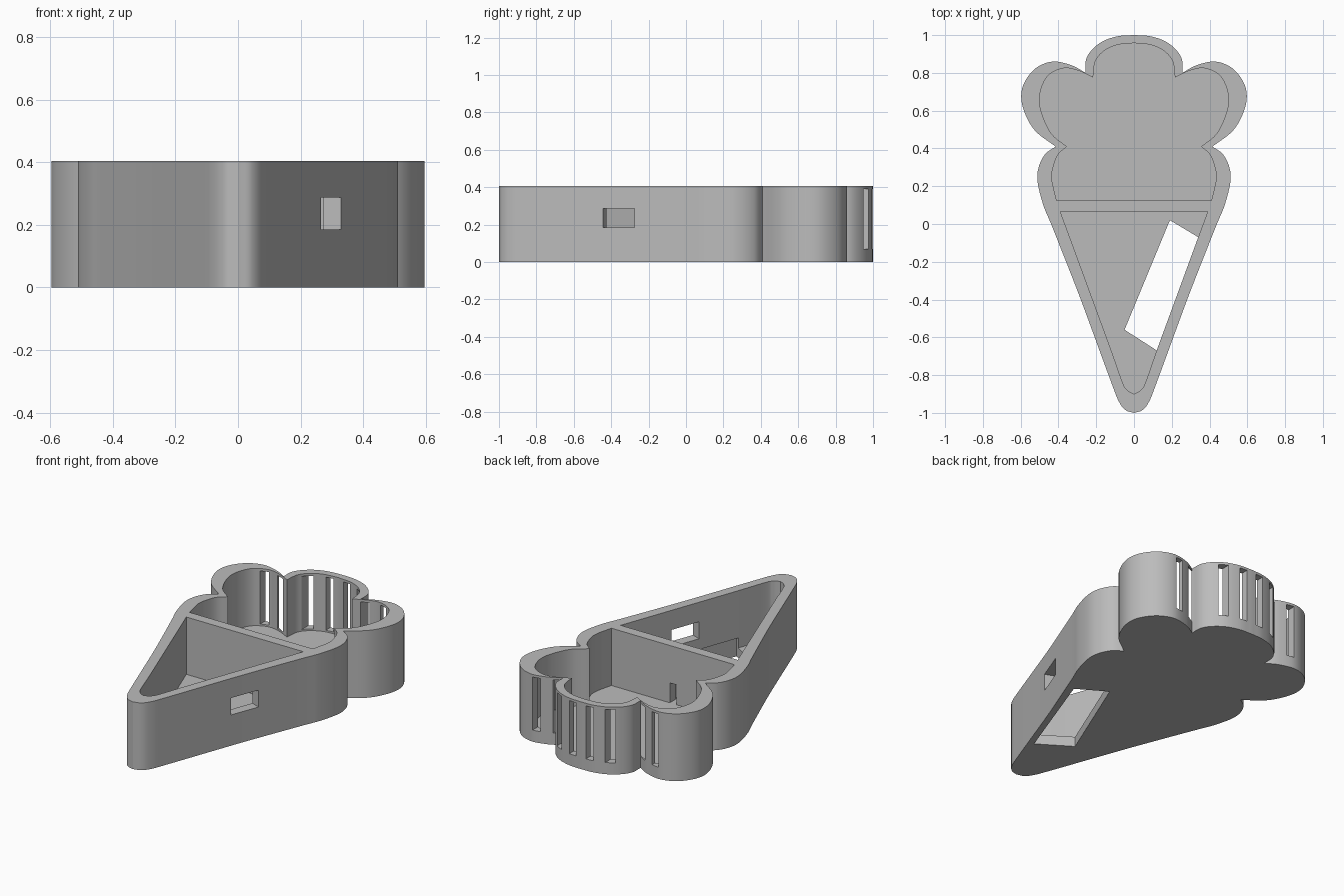
import bpy
import bmesh
import math
from mathutils import Vector, Matrix

cube = bpy.data.objects.get("Cube")
if cube:
    bpy.data.objects.remove(cube, do_unlink=True)

HEIGHT, FLOOR = 0.405, 0.06

grey = bpy.data.materials.new("plain_grey")
grey.use_nodes = True
grey.diffuse_color = (0.5, 0.5, 0.5, 1)
grey.node_tree.nodes["Principled BSDF"].inputs["Base Color"].default_value = (0.5, 0.5, 0.5, 1)


def smooth_path(points, steps=7):
    """Catmull-Rom curve through the points."""
    p = [Vector(q) for q in points]
    p = [2 * p[0] - p[1]] + p + [2 * p[-1] - p[-2]]
    out = []
    for a, b, c, d in zip(p, p[1:], p[2:], p[3:]):
        for i in range(steps):
            t = i / steps
            out.append(0.5 * (2 * b + (c - a) * t + (2 * a - 5 * b + 4 * c - d) * t ** 2
                              + (3 * b - a - 3 * c + d) * t ** 3))
    return out + [p[-2]]


def symmetric(*sections):
    """Join right-hand curves and mirror them into a closed outline."""
    half = []
    for s in sections:
        for q in smooth_path(s):
            if not half or (q - half[-1]).length > 1e-5:
                half.append(q)
    mirror = [Vector((-q.x, q.y)) for q in reversed(half) if q.x > 1e-4]
    return half + mirror


def prism(name, outline, z0, z1):
    bm = bmesh.new()
    face = bm.faces.new([bm.verts.new((q[0], q[1], z0)) for q in outline])
    top = bmesh.ops.extrude_face_region(bm, geom=[face])["geom"]
    bmesh.ops.translate(bm, vec=(0, 0, z1 - z0),
                        verts=[v for v in top if isinstance(v, bmesh.types.BMVert)])
    bmesh.ops.recalc_face_normals(bm, faces=bm.faces)
    mesh = bpy.data.meshes.new(name)
    bm.to_mesh(mesh)
    bm.free()
    mesh.materials.append(grey)
    obj = bpy.data.objects.new(name, mesh)
    bpy.context.collection.objects.link(obj)
    return obj


def box(name, x0, x1, y0, y1, z0, z1):
    return prism(name, [(x0, y0), (x1, y0), (x1, y1), (x0, y1)], z0, z1)


# Outer shell: three scoops, a rounded collar and the tapering cone
case = prism("cone_case", symmetric(
    [(0, 1), (0.08, 0.995), (0.16, 0.97), (0.22, 0.925), (0.254, 0.87), (0.257, 0.80)],
    [(0.257, 0.80), (0.33, 0.84), (0.43, 0.86), (0.52, 0.825), (0.58, 0.75),
     (0.597, 0.67), (0.575, 0.58), (0.52, 0.49), (0.415, 0.41)],
    [(0.415, 0.41), (0.47, 0.37), (0.505, 0.30), (0.51, 0.22), (0.48, 0.10),
     (0.435, -0.01), (0.33, -0.275), (0.265, -0.445), (0.12, -0.84),
     (0.08, -0.94), (0.045, -0.985), (0, -1)]), 0, HEIGHT)

# Hollow inside the scoops
cutters = [prism("scoop_hollow", symmetric(
    [(0, 0.958), (0.09, 0.948), (0.16, 0.915), (0.205, 0.86), (0.217, 0.775)],
    [(0.217, 0.775), (0.29, 0.81), (0.37, 0.825), (0.45, 0.79), (0.49, 0.72),
     (0.50, 0.64), (0.475, 0.55), (0.43, 0.47), (0.355, 0.41)],
    [(0.355, 0.41), (0.40, 0.37), (0.425, 0.31), (0.435, 0.24), (0.41, 0.125)]),
    FLOOR, 0.6)]

# Hollow inside the cone
cutters.append(prism("cone_hollow", symmetric(
    [(0.39, 0.065), (0.34, -0.07), (0.23, -0.37), (0.12, -0.67),
     (0.06, -0.84), (0.035, -0.88), (0, -0.9)]), FLOOR, 0.6))

# Slanted opening through the floor, slightly undercutting the wall
cutters.append(prism("floor_opening",
                     [(0.19, 0.02), (-0.05, -0.56), (0.14, -0.682), (0.36, -0.082)], -0.1, 0.12))

# Small passage through the dividing wall
cutters.append(box("divider_passage", -0.025, 0.02, 0.03, 0.16, FLOOR, 0.18))

# Side window, square to the sloping wall
window = box("side_window", -0.07, 0.07, -0.091, 0.091, 0.185, 0.287)
window.data.transform(Matrix.Translation((0.29, -0.357, 0)) @ Matrix.Rotation(math.radians(-21), 4, "Z"))
cutters.append(window)

# Row of vertical vents across the scoops
for i in range(8):
    x = (i - 3.5) * 0.113
    cutters.append(box("vent_slot", x - 0.024, x + 0.024, 0.72, 1.1, 0.07, 0.39))

# Cut everything out of the case
bpy.context.view_layer.objects.active = case
for cutter in cutters:
    mod = case.modifiers.new(cutter.name, "BOOLEAN")
    mod.operation = "DIFFERENCE"
    mod.solver = "EXACT"
    mod.object = cutter
    bpy.ops.object.modifier_apply(modifier=mod.name)
    bpy.data.objects.remove(cutter, do_unlink=True)

bpy.ops.object.select_all(action="DESELECT")
case.select_set(True)
bpy.ops.object.shade_smooth_by_angle(angle=math.radians(30))
